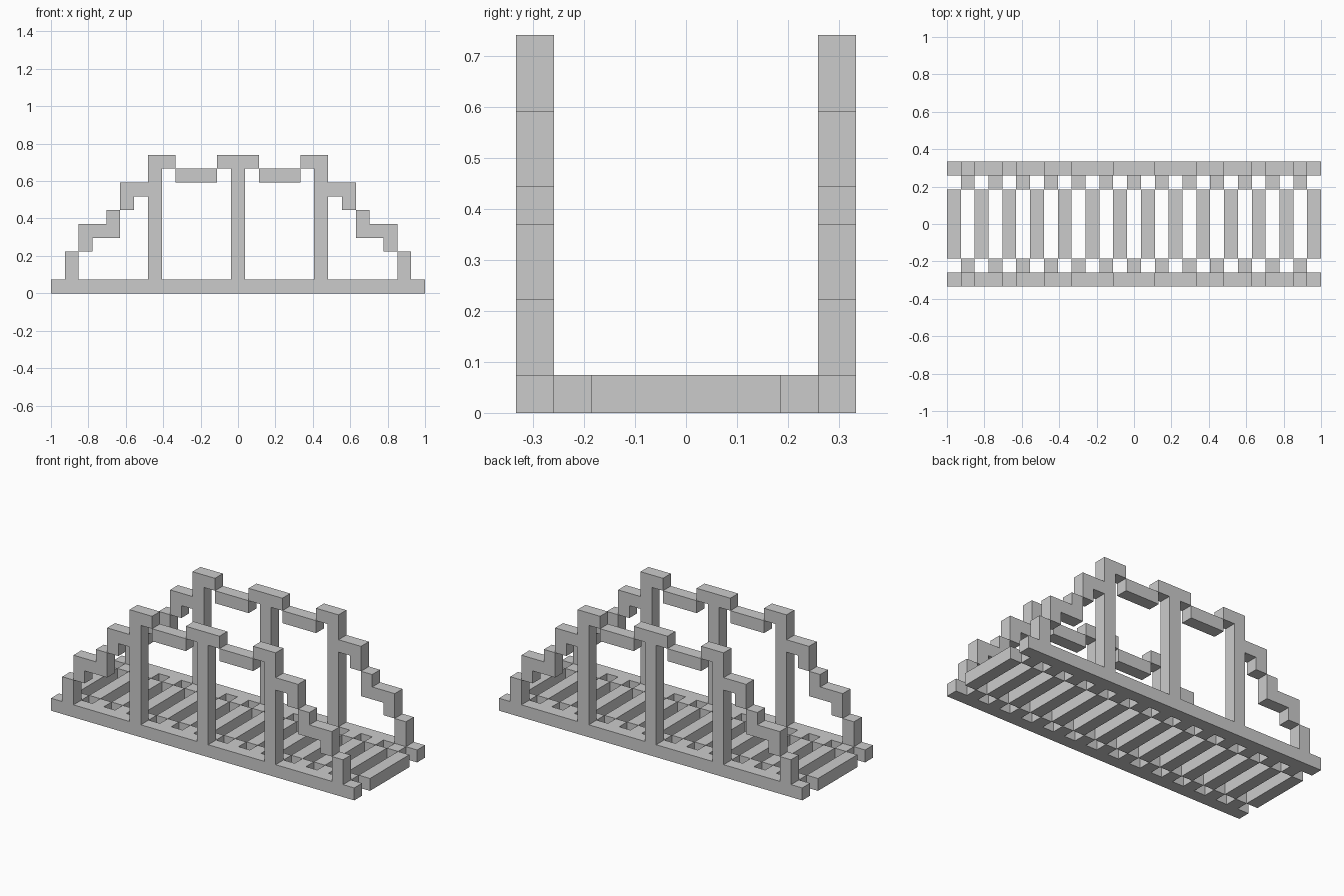
import bpy, bmesh

if "Cube" in bpy.data.objects:
    bpy.data.objects.remove(bpy.data.objects["Cube"])

U = 2 / 27          # one block of the grid
NX, NY = 27, 9      # length and width in blocks


def extrude(name, outlines, y0, y1):
    """Extrude closed x/z outlines (in blocks) from y0 to y1 into one object."""
    bm = bmesh.new()
    for pts in outlines:
        verts = [bm.verts.new(((x - NX / 2) * U, (y0 - NY / 2) * U, z * U)) for x, z in pts]
        face = bm.faces.new(verts)
        res = bmesh.ops.extrude_face_region(bm, geom=[face], use_keep_orig=True)
        moved = [g for g in res["geom"] if isinstance(g, bmesh.types.BMVert)]
        bmesh.ops.translate(bm, verts=moved, vec=(0, (y1 - y0) * U, 0))
    bmesh.ops.recalc_face_normals(bm, faces=bm.faces)
    mesh = bpy.data.meshes.new(name)
    bm.to_mesh(mesh)
    bm.free()
    obj = bpy.data.objects.new(name, mesh)
    bpy.context.collection.objects.link(obj)
    return obj


def flip(pts):
    return [(NX - x, z) for x, z in reversed(pts)]


def rect(x0, x1, z0, z1):
    return [(x0, z0), (x0, z1), (x1, z1), (x1, z0)]


# Left half of the side frame: chord, end post, tall post with bracket and cap, centre post
half = [(0, 0), (0, 1), (1, 1), (1, 3), (2, 3), (2, 1), (7, 1), (7, 7), (6, 7), (6, 6),
        (5, 6), (5, 8), (7, 8), (7, 10), (9, 10), (9, 9), (8, 9), (8, 1),
        (13, 1), (13, 9), (12, 9), (12, 10)]
frame = half + flip(half)
# Stepped brace on the slope, and the lower bar between the caps
step = [(2, 3), (2, 5), (4, 5), (4, 6), (5, 6), (5, 4), (3, 4), (3, 3)]
bar = rect(9, 12, 8, 9)

for side, y in (("front", 0), ("back", NY - 1)):
    extrude(side + "_truss_frame", [frame], y, y + 1)
    extrude(side + "_stepped_braces", [step, flip(step)], y, y + 1)
    extrude(side + "_top_bars", [bar, flip(bar)], y, y + 1)
    # Short blocks between the truss and the deck planks
    yb = 1 if y == 0 else NY - 2
    extrude(side + "_deck_blocks", [rect(x, x + 1, 0, 1) for x in range(1, NX, 2)], yb, yb + 1)

# Deck planks
extrude("deck_planks", [rect(x, x + 1, 0, 1) for x in range(0, NX, 2)], 2, NY - 2)
